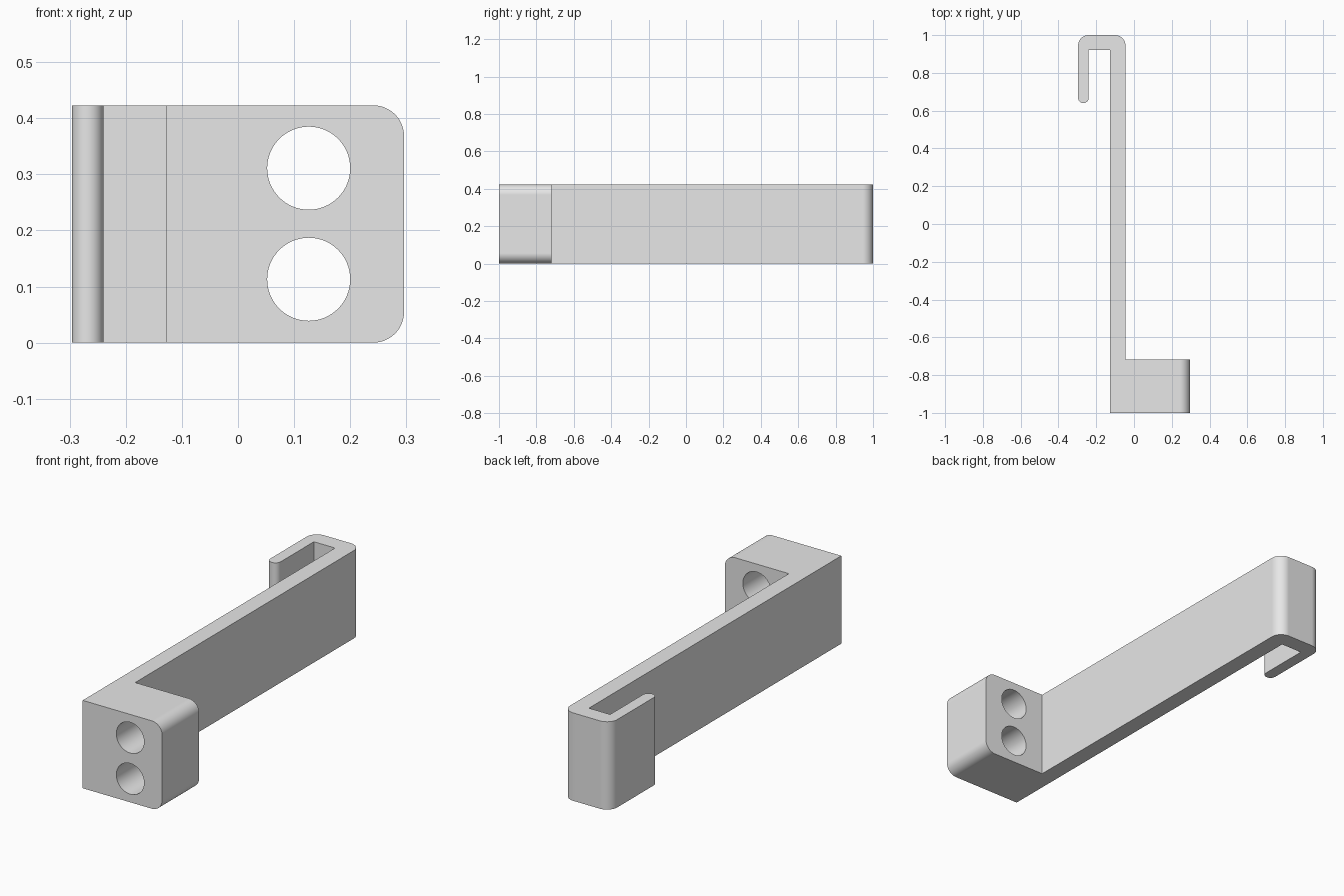
import bpy
import bmesh
from math import radians, sin, cos, pi
from mathutils import Matrix, Vector

cube = bpy.data.objects.get("Cube")
if cube:
    bpy.data.objects.remove(cube, do_unlink=True)

HEIGHT = 0.423
HALF_WIDTH = 0.296
ARM_LEFT, ARM_RIGHT = -0.127, -0.045
HOOK_INNER = -0.24
BLOCK_BACK = -0.718
ROUND = 0.055

grey = bpy.data.materials.new("light grey")
grey.use_nodes = True
grey.diffuse_color = (0.8, 0.8, 0.8, 1)
grey.node_tree.nodes["Principled BSDF"].inputs["Base Color"].default_value = (0.8, 0.8, 0.8, 1)


def arc(cx, cy, radius, start, end, steps=12):
    angles = [radians(start + (end - start) * i / steps) for i in range(steps + 1)]
    return [(cx + radius * cos(a), cy + radius * sin(a)) for a in angles]


# Outline of block, arm and hook, counter-clockwise from above
tip = (HOOK_INNER + HALF_WIDTH) / 2
outline = [(ARM_LEFT, -1), (HALF_WIDTH, -1), (HALF_WIDTH, BLOCK_BACK), (ARM_RIGHT, BLOCK_BACK)]
outline += arc(ARM_RIGHT - ROUND, 1 - ROUND, ROUND, 0, 90)
outline += arc(ROUND - HALF_WIDTH, 1 - ROUND, ROUND, 90, 180)
outline += arc(tip - HALF_WIDTH, 0.64 + tip, tip, 180, 360, 20)
outline += [(HOOK_INNER, 0.92), (ARM_LEFT, 0.92)]

# Extrude the outline upwards
bm = bmesh.new()
base = bm.faces.new([bm.verts.new((x, y, 0)) for x, y in outline])
raised = bmesh.ops.extrude_face_region(bm, geom=[base])["geom"]
bmesh.ops.translate(bm, vec=(0, 0, HEIGHT),
                    verts=[v for v in raised if isinstance(v, bmesh.types.BMVert)])

# Round the two long outer edges of the block
outer = [e for e in bm.edges
         if all(v.co.x > HALF_WIDTH - 0.001 for v in e.verts)
         and abs(e.verts[0].co.y - e.verts[1].co.y) > 0.1]
bmesh.ops.bevel(bm, geom=outer, offset=ROUND, offset_type='OFFSET',
                segments=12, profile=0.5, affect='EDGES')
bmesh.ops.recalc_face_normals(bm, faces=bm.faces)
mesh = bpy.data.meshes.new("hook_bracket")
bm.to_mesh(mesh)
bm.free()
mesh.materials.append(grey)
bracket = bpy.data.objects.new("hook_bracket", mesh)
bpy.context.collection.objects.link(bracket)

bpy.ops.object.select_all(action='DESELECT')
bracket.select_set(True)
bpy.context.view_layer.objects.active = bracket

# Drill the two holes through the block
for z in (0.113, 0.311):
    bm = bmesh.new()
    place = Matrix.Translation(Vector((0.126, -0.86, z))) @ Matrix.Rotation(pi / 2, 4, 'X')
    bmesh.ops.create_cone(bm, cap_ends=True, segments=64, radius1=0.074, radius2=0.074,
                          depth=0.5, matrix=place)
    cutter_mesh = bpy.data.meshes.new("hole_cutter")
    bm.to_mesh(cutter_mesh)
    bm.free()
    cutter_mesh.materials.append(grey)
    cutter = bpy.data.objects.new("hole_cutter", cutter_mesh)
    cutter.hide_render = True
    bpy.context.collection.objects.link(cutter)
    drill = bracket.modifiers.new("hole", 'BOOLEAN')
    drill.operation = 'DIFFERENCE'
    drill.solver = 'EXACT'
    drill.object = cutter
    bpy.ops.object.modifier_apply(modifier=drill.name)
    bpy.data.objects.remove(cutter, do_unlink=True)

# Smooth the rounds, keep flats crisp
bpy.ops.object.shade_smooth_by_angle(angle=radians(30))
weighted = bracket.modifiers.new("flat_normals", 'WEIGHTED_NORMAL')
weighted.keep_sharp = True
